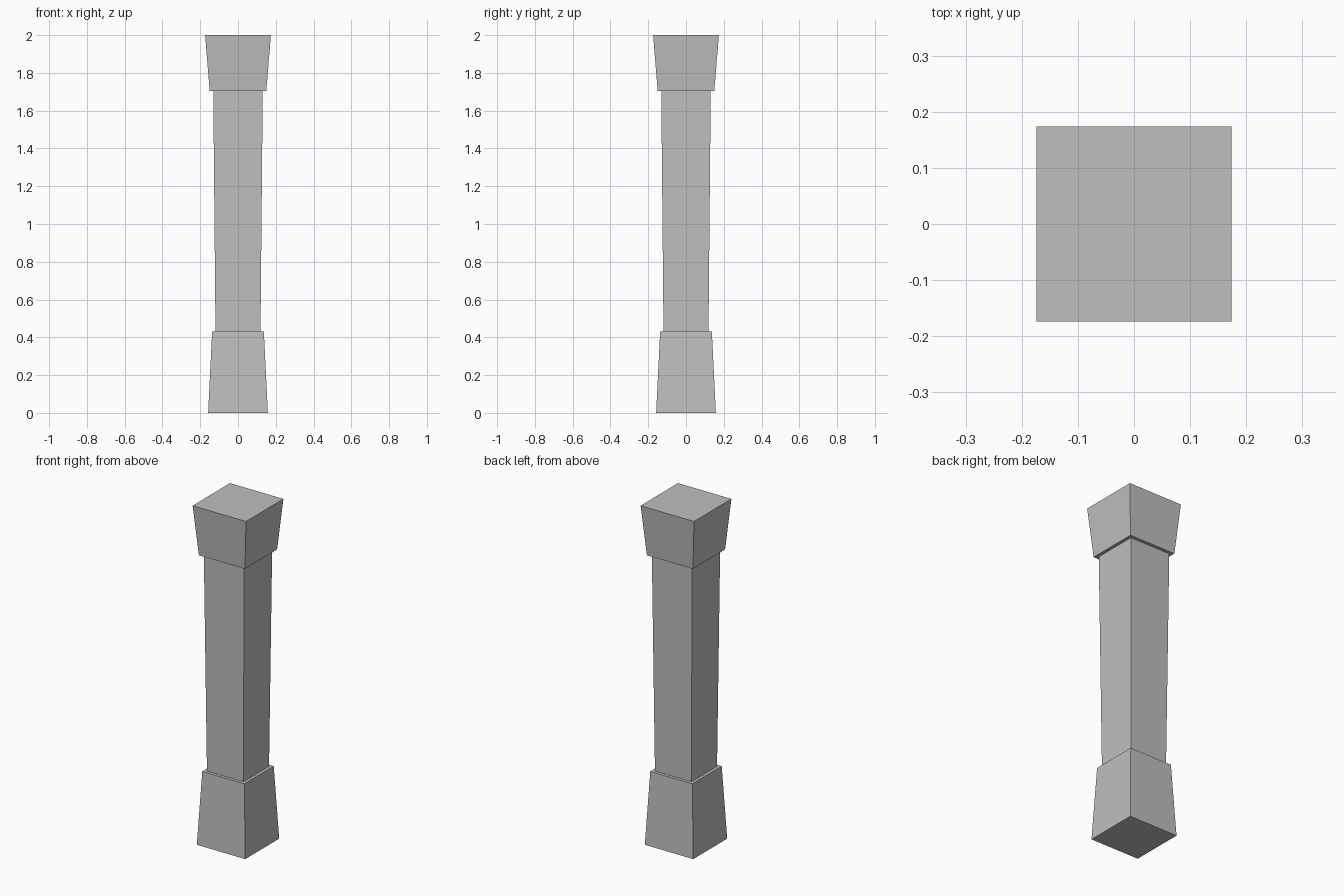
import bpy
import bmesh
from mathutils import Matrix

cube = bpy.data.objects.get("Cube")
if cube:
    bpy.data.objects.remove(cube, do_unlink=True)

# Single stone colour
stone = bpy.data.materials.new("stone grey")
stone.use_nodes = True
colour = (0.52, 0.52, 0.52, 1)
stone.diffuse_color = colour
stone.node_tree.nodes["Principled BSDF"].inputs["Base Color"].default_value = colour


def tapered_block(name, z_low, z_high, half_low, half_high):
    """Square block whose half width changes from bottom to top."""
    bm = bmesh.new()
    bmesh.ops.create_cube(bm, size=2)
    for v in bm.verts:
        top = v.co.z > 0
        half = half_high if top else half_low
        v.co = (v.co.x * half, v.co.y * half, z_high if top else z_low)
    mesh = bpy.data.meshes.new(name)
    bm.to_mesh(mesh)
    bm.free()
    mesh.materials.append(stone)
    obj = bpy.data.objects.new(name, mesh)
    bpy.context.collection.objects.link(obj)
    return obj


# Flared foot, slender shaft seated in both ends, flared head
tapered_block("pillar_base", 0, 0.43, 0.158, 0.137)
tapered_block("pillar_shaft", 0.42, 1.71, 0.119, 0.131)
tapered_block("pillar_capital", 1.705, 2, 0.15, 0.174)
